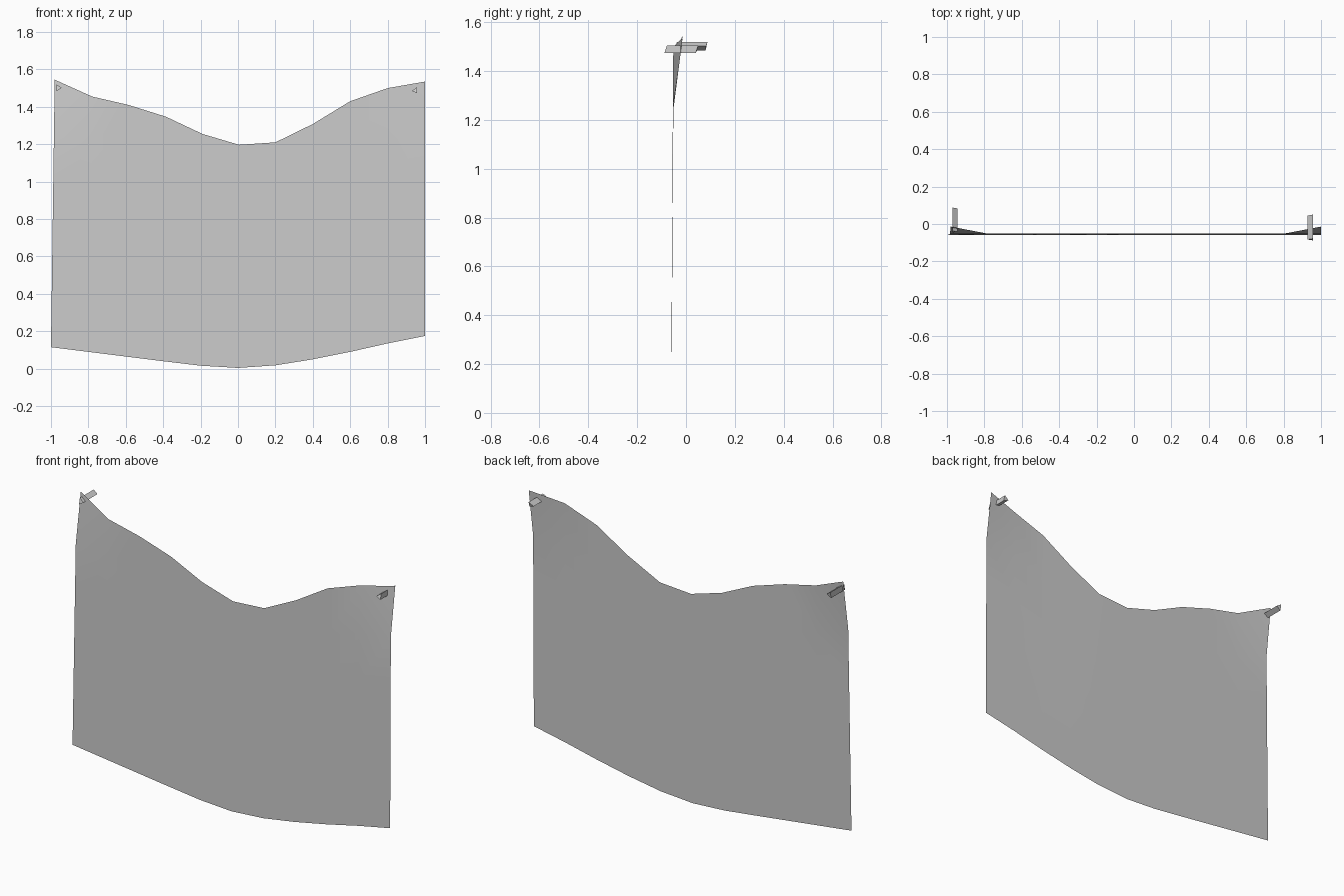
import bpy

if "Cube" in bpy.data.objects:
    bpy.data.objects.remove(bpy.data.objects["Cube"])

TOP = [1.545, 1.455, 1.41, 1.347, 1.255, 1.197, 1.21, 1.308, 1.43, 1.50, 1.535]
TOP_X = [-0.98, -0.78, -0.585, -0.385, -0.19, 0.005, 0.2, 0.4, 0.6, 0.8, 1.0]
BOTTOM = [0.115, 0.09, 0.065, 0.04, 0.016, 0.004, 0.018, 0.05, 0.09, 0.135, 0.175]
ROWS = 5


def make(name, verts, faces, smooth=False):
    me = bpy.data.meshes.new(name)
    me.from_pydata(verts, [], faces)
    me.update()
    ob = bpy.data.objects.new(name, me)
    bpy.context.collection.objects.link(ob)
    for p in me.polygons:
        p.use_smooth = smooth
    return ob


# hanging cloth: a grid between the lower hem and the sagging upper hem
n = len(TOP)
verts, faces = [], []
for r in range(ROWS + 1):
    t = r / ROWS
    for i in range(n):
        x = (-1 + 0.2 * i) * (1 - t) + TOP_X[i] * t
        z = BOTTOM[i] * (1 - t) + TOP[i] * t
        y = -0.06 + 0.008 * t
        if r == ROWS and i in (0, n - 1):   # corners pulled back by the pegs
            y = -0.014
        verts.append((x, y, z))
for r in range(ROWS):
    for i in range(n - 1):
        a = r * n + i
        faces.append((a, a + 1, a + n + 1, a + n))
make("hanging_cloth", verts, faces, smooth=True)


# three-sided pegs through the upper corners
def peg(name, tri, y0, y1, slant):
    front = [(x, y0 + s, z) for (x, z), s in zip(tri, slant)]
    back = [(x, y1 + s, z) for (x, z), s in zip(tri, slant)]
    make(name, front + back,
         [(0, 1, 2), (5, 4, 3), (0, 3, 4, 1), (1, 4, 5, 2), (2, 5, 3, 0)])


peg("left_peg", [(-0.97, 1.519), (-0.97, 1.484), (-0.943, 1.502)],
    -0.042, 0.083, (0.005, -0.003, 0))
peg("right_peg", [(0.956, 1.504), (0.928, 1.485), (0.958, 1.474)],
    -0.083, 0.045, (0.005, 0, -0.005))
